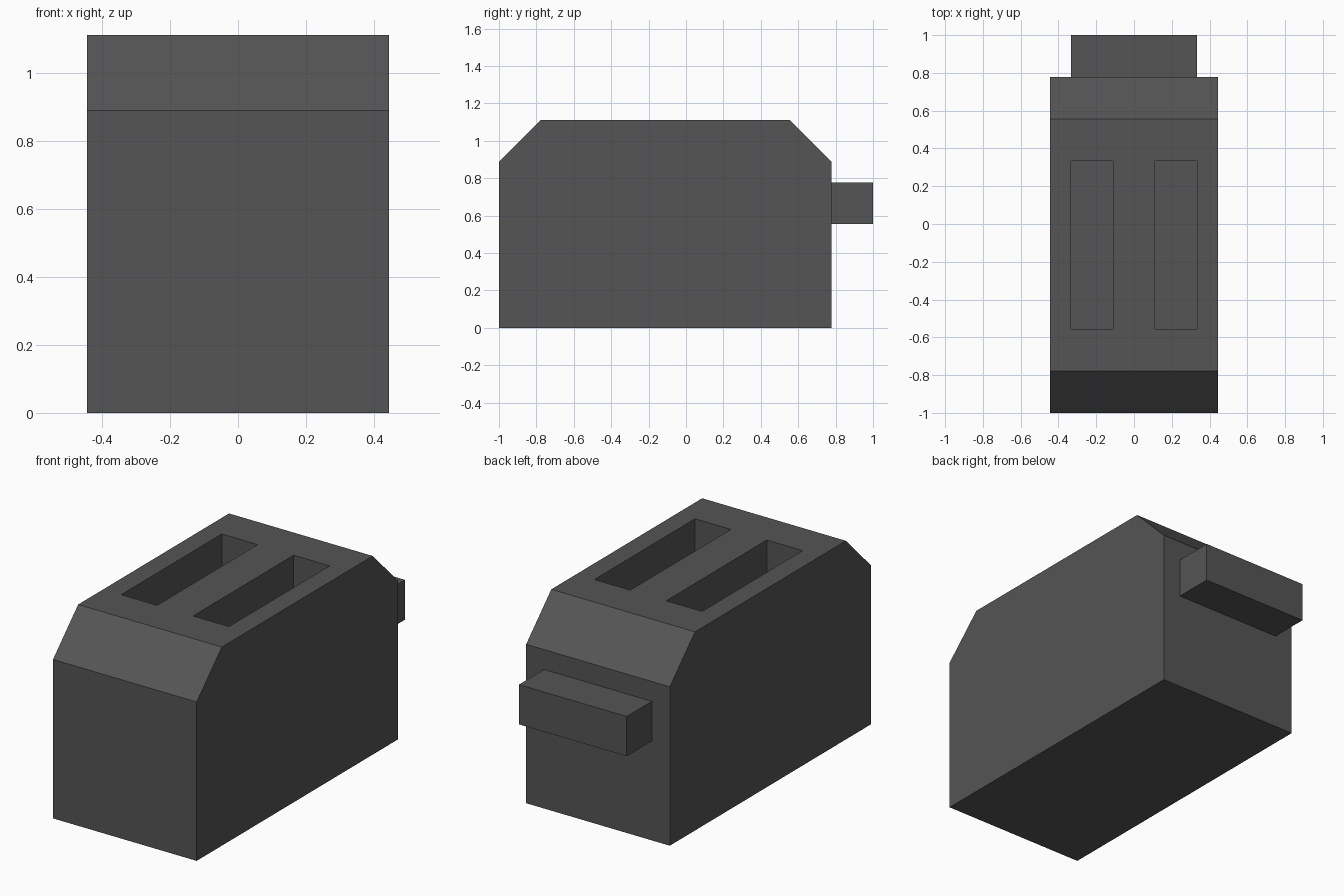
import bpy
import bmesh

if "Cube" in bpy.data.objects:
    bpy.data.objects.remove(bpy.data.objects["Cube"])

U = 1 / 9  # model module: every dimension is a whole number of these

dark_grey = bpy.data.materials.new("dark grey")
dark_grey.diffuse_color = (0.09, 0.09, 0.09, 1)
dark_grey.use_nodes = True
dark_grey.node_tree.nodes["Principled BSDF"].inputs["Base Color"].default_value = dark_grey.diffuse_color


def make_object(name, bm):
    bmesh.ops.recalc_face_normals(bm, faces=bm.faces)
    mesh = bpy.data.meshes.new(name)
    bm.to_mesh(mesh)
    bm.free()
    mesh.materials.append(dark_grey)
    obj = bpy.data.objects.new(name, mesh)
    bpy.context.collection.objects.link(obj)
    return obj


def box(name, x, y, z):
    bm = bmesh.new()
    bmesh.ops.create_cube(bm, size=1)
    for v in bm.verts:
        for i, (lo, hi) in enumerate((x, y, z)):
            v.co[i] = (hi if v.co[i] > 0 else lo) * U
    return make_object(name, bm)


# Body: side profile with chamfered top ends, extruded across x
profile = [(-9, 0), (7, 0), (7, 8), (5, 10), (-7, 10), (-9, 8)]
bm = bmesh.new()
side = bm.faces.new([bm.verts.new((-4 * U, y * U, z * U)) for y, z in profile])
ext = bmesh.ops.extrude_face_region(bm, geom=[side])
bmesh.ops.translate(bm, vec=(8 * U, 0, 0),
                    verts=[v for v in ext["geom"] if isinstance(v, bmesh.types.BMVert)])
body = make_object("body", bm)

# Two bread slots cut into the top
for x in (-3, 1):
    cutter = box("slot_cutter", (x, x + 2), (-5, 3), (4, 11))
    cutter.hide_render = True
    cutter.hide_set(True)
    cut = body.modifiers.new("bread slot", "BOOLEAN")
    cut.operation = "DIFFERENCE"
    cut.solver = "EXACT"
    cut.object = cutter

# Lever bar on the back end
box("lever", (-3, 3), (7, 9), (5, 7))
